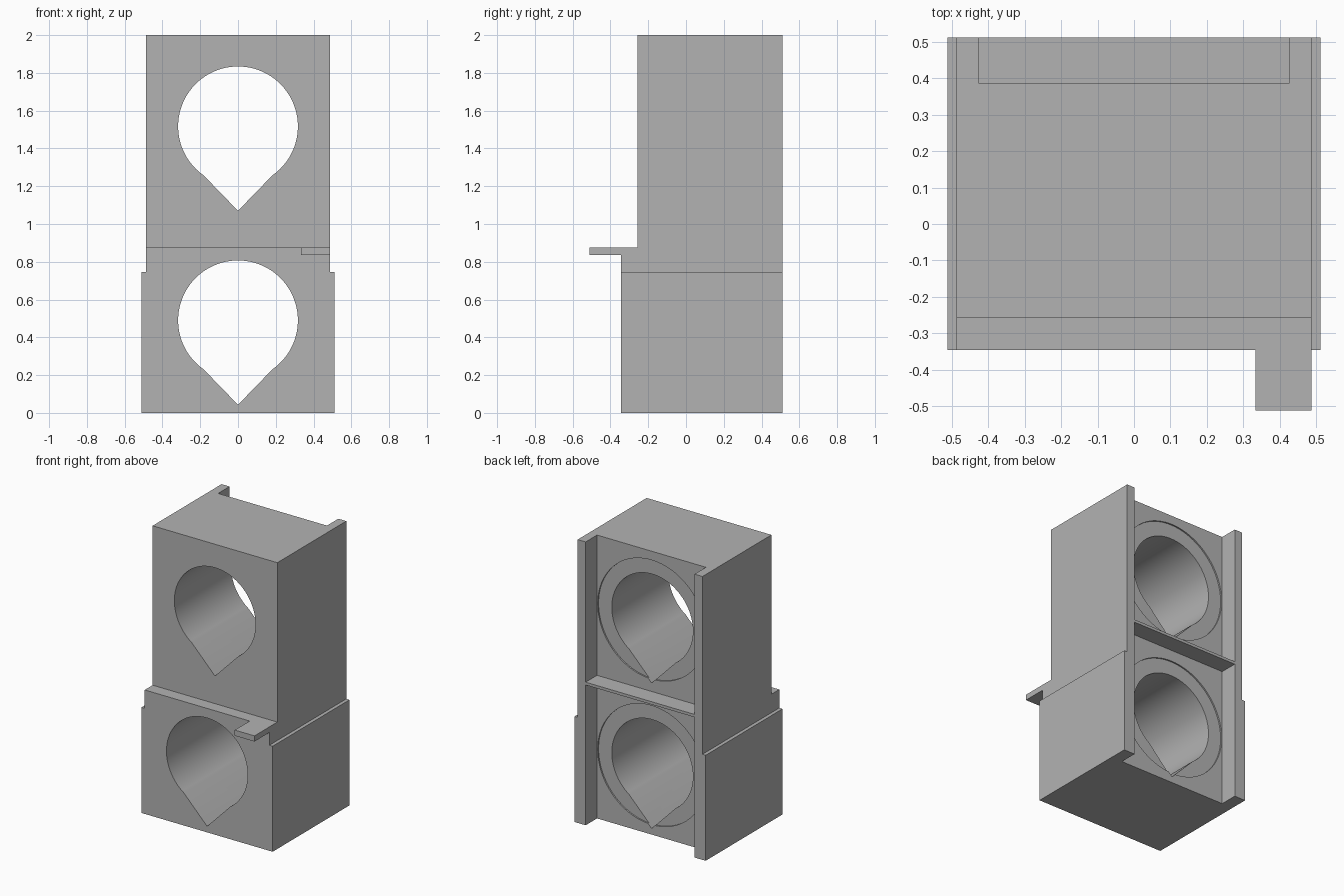
import bpy
import bmesh
import math

cube = bpy.data.objects.get("Cube")
if cube:
    bpy.data.objects.remove(cube, do_unlink=True)

# Single plain grey
grey = bpy.data.materials.new("plain grey")
grey.use_nodes = True
colour = (0.45, 0.45, 0.45, 1)
grey.diffuse_color = colour
grey.node_tree.nodes["Principled BSDF"].inputs["Base Color"].default_value = colour


def prism(name, outline, y0, y1):
    """Extrude an outline in x and z along y."""
    bm = bmesh.new()
    face = bm.faces.new([bm.verts.new((x, y0, z)) for x, z in outline])
    side = bmesh.ops.extrude_face_region(bm, geom=[face])["geom"]
    moved = [v for v in side if isinstance(v, bmesh.types.BMVert)]
    bmesh.ops.translate(bm, verts=moved, vec=(0, y1 - y0, 0))
    bmesh.ops.recalc_face_normals(bm, faces=bm.faces)
    mesh = bpy.data.meshes.new(name)
    bm.to_mesh(mesh)
    bm.free()
    mesh.materials.append(grey)
    obj = bpy.data.objects.new(name, mesh)
    bpy.context.collection.objects.link(obj)
    return obj


def box(name, x0, x1, y0, y1, z0, z1):
    return prism(name, [(x0, z0), (x1, z0), (x1, z1), (x0, z1)], y0, y1)


def arc(radius, z, start, end, steps):
    angles = [math.radians(start + (end - start) * i / steps) for i in range(steps + 1)]
    return [(radius * math.cos(a), z + radius * math.sin(a)) for a in angles]


# Stepped block, wider at the bottom
LOW, UP, BACK, FRONT = 0.512, 0.487, 0.512, -0.345
half = [(LOW, 0), (LOW, 0.745), (UP, 0.745), (UP, 2)]
body = prism("twin_hole_block", half + [(-x, z) for x, z in reversed(half)], -0.512, BACK)

# Front steps, leaving the ledge and the corner tab
cutters = [
    box("upper_front_cut", -1, 1, -1, -0.257, 0.875, 3),
    box("lower_front_cut", -1, 1, -1, FRONT, -1, 0.835),
    box("beside_tab_cut", -1, 0.333, -1, FRONT, 0.8, 0.95),
]

# Back recesses with a thin shelf between them
for z0, z1 in ((-1, 0.99), (1.01, 3)):
    cutters.append(box("back_recess_cut", -0.425, 0.425, 0.385, 1, z0, z1))

# Teardrop holes, each with a shallow round pocket at the back
for z in (0.49, 1.517):
    teardrop = arc(0.317, z, -55, 235, 96) + [(0, z - 0.447)]
    cutters.append(prism("teardrop_cut", teardrop, -1, 1))
    cutters.append(prism("round_pocket_cut", arc(0.42, z, 0, 360, 96)[:-1], 0.375, 0.45))

bpy.context.view_layer.objects.active = body
for cutter in cutters:
    cutter.hide_render = True
    mod = body.modifiers.new("cut", "BOOLEAN")
    mod.operation = "DIFFERENCE"
    mod.solver = "EXACT"
    mod.object = cutter
    bpy.ops.object.modifier_apply(modifier=mod.name)
    bpy.data.objects.remove(cutter, do_unlink=True)

# Smooth hole walls, crisp edges elsewhere
bpy.ops.object.select_all(action="DESELECT")
body.select_set(True)
bpy.ops.object.shade_smooth_by_angle(angle=math.radians(20))
